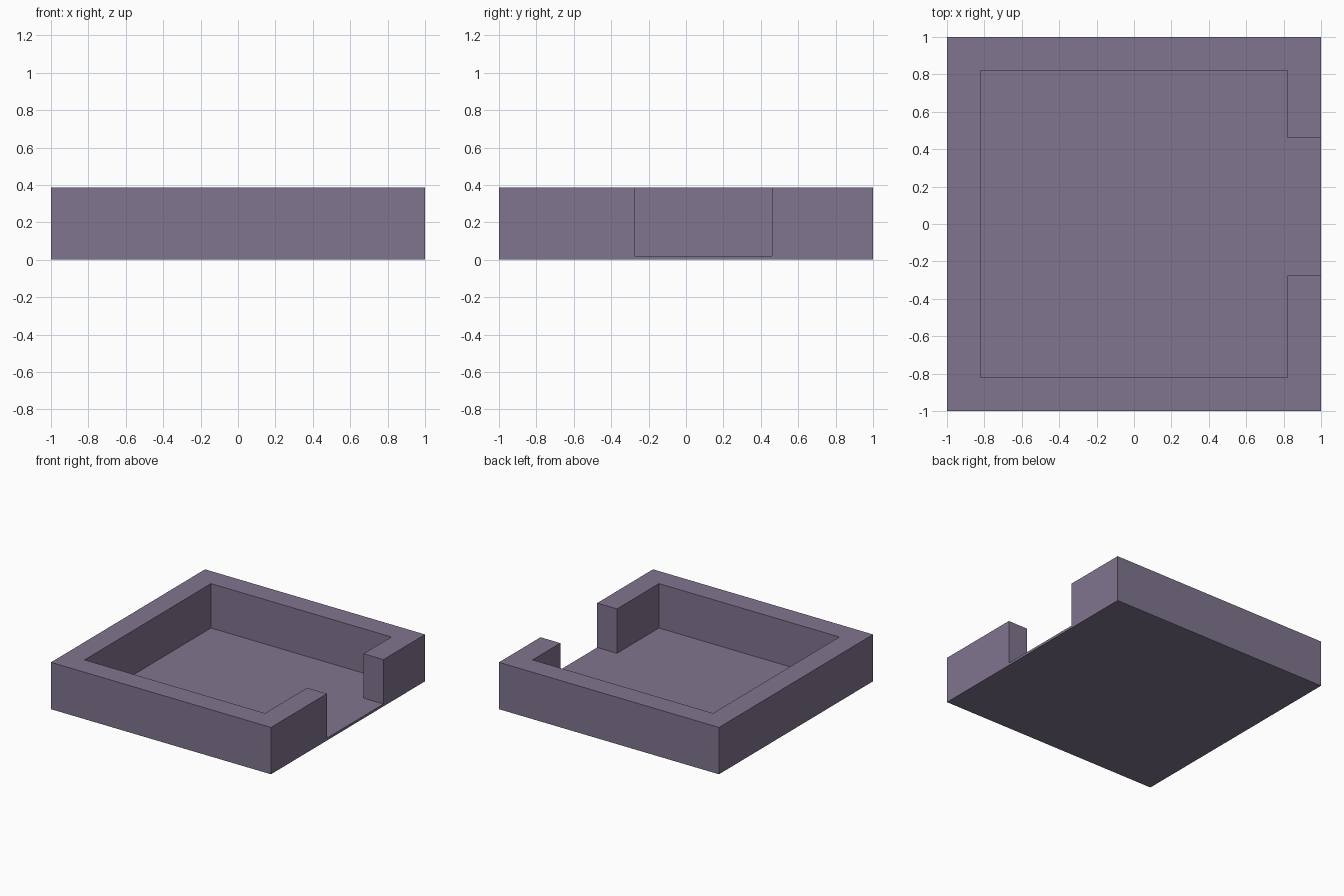
import bpy
import bmesh

if "Cube" in bpy.data.objects:
    bpy.data.objects.remove(bpy.data.objects["Cube"])

HEIGHT, FLOOR = 0.385, 0.02
INNER = 0.82                      # half-width of the pocket
GAP_LOW, GAP_HIGH = -0.275, 0.46  # opening through the right wall

purple = bpy.data.materials.new("dusty purple")
purple.diffuse_color = (0.216, 0.178, 0.275, 1)
purple.use_nodes = True
purple.node_tree.nodes["Principled BSDF"].inputs["Base Color"].default_value = purple.diffuse_color


def prism(name, outline, bottom, top):
    """Extrude a flat outline from bottom to top."""
    bm = bmesh.new()
    face = bm.faces.new([bm.verts.new((x, y, bottom)) for x, y in outline])
    result = bmesh.ops.extrude_face_region(bm, geom=[face])
    for v in result["geom"]:
        if isinstance(v, bmesh.types.BMVert):
            v.co.z = top
    bmesh.ops.recalc_face_normals(bm, faces=bm.faces)
    mesh = bpy.data.meshes.new(name)
    bm.to_mesh(mesh)
    bm.free()
    mesh.materials.append(purple)
    obj = bpy.data.objects.new(name, mesh)
    bpy.context.collection.objects.link(obj)
    return obj


# Square tray block
tray = prism("tray", [(-1, -1), (1, -1), (1, 1), (-1, 1)], 0, HEIGHT)

# Pocket and side opening, cut down to a thin floor
cutter = prism("pocket_cutter", [
    (-INNER, -INNER), (INNER, -INNER), (INNER, GAP_LOW), (1.2, GAP_LOW),
    (1.2, GAP_HIGH), (INNER, GAP_HIGH), (INNER, INNER), (-INNER, INNER),
], FLOOR, HEIGHT + 0.2)
cut = tray.modifiers.new("pocket", 'BOOLEAN')
cut.operation = 'DIFFERENCE'
cut.solver = 'EXACT'
cut.object = cutter

# Bake the cut, then remove the cutter
bpy.context.view_layer.objects.active = tray
tray.select_set(True)
bpy.ops.object.modifier_apply(modifier=cut.name)
bpy.data.objects.remove(cutter)
